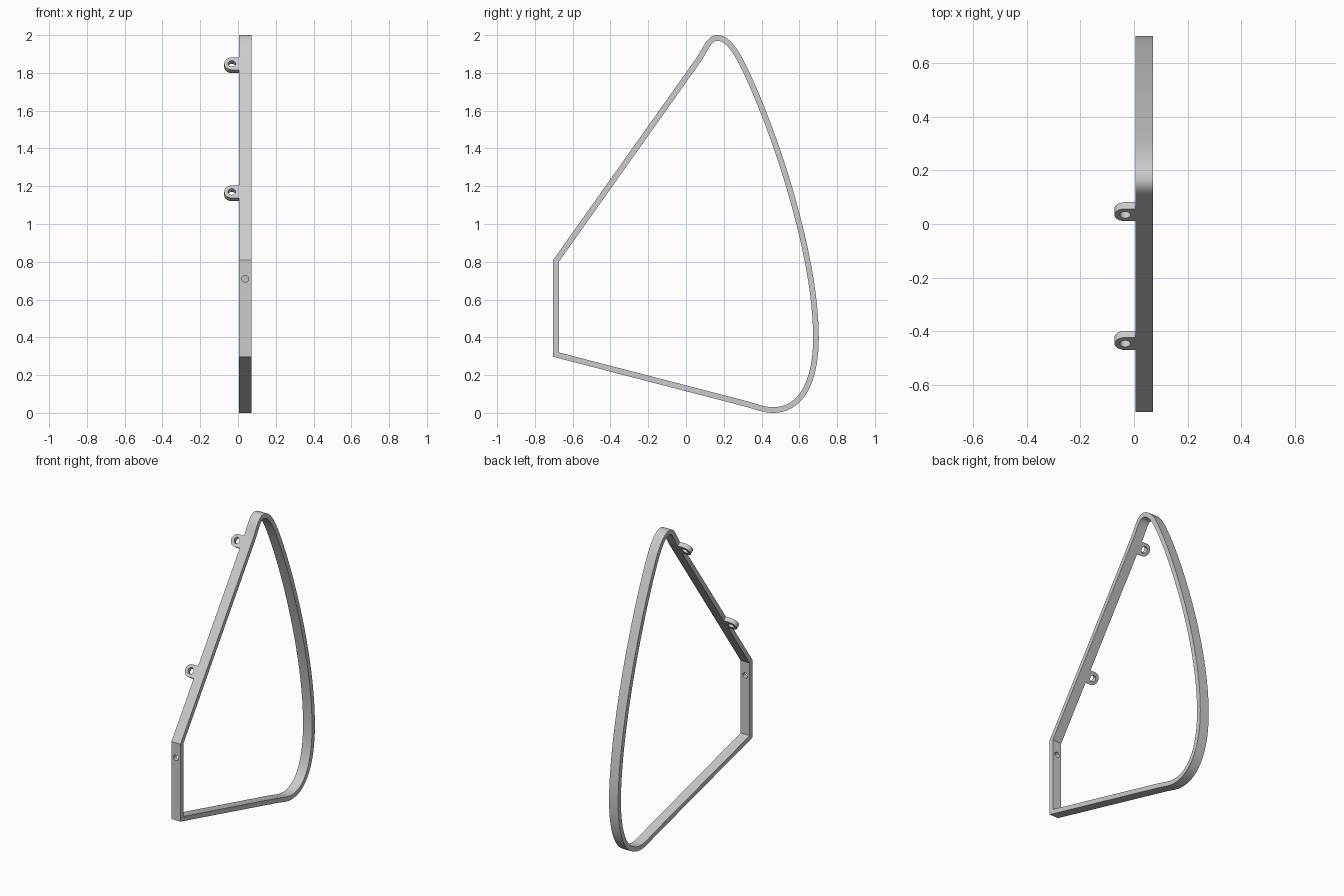
import bpy, bmesh, math
from mathutils import Vector, Matrix
from mathutils.geometry import interpolate_bezier

cube = bpy.data.objects.get("Cube")
if cube:
    bpy.data.objects.remove(cube)

THICK = 0.03
X_IN, X_OUT = 0.005, 0.071

# Single grey metal
metal = bpy.data.materials.new("grey_metal")
metal.use_nodes = True
grey = (0.6, 0.6, 0.6, 1)
metal.diffuse_color = grey
metal.node_tree.nodes["Principled BSDF"].inputs["Base Color"].default_value = grey


def finish(name, bm):
    bmesh.ops.recalc_face_normals(bm, faces=bm.faces)
    mesh = bpy.data.meshes.new(name)
    bm.to_mesh(mesh)
    bm.free()
    mesh.materials.append(metal)
    obj = bpy.data.objects.new(name, mesh)
    bpy.context.collection.objects.link(obj)
    return obj


def activate(obj):
    bpy.ops.object.select_all(action='DESELECT')
    obj.select_set(True)
    bpy.context.view_layer.objects.active = obj


def drill(obj, matrix, radius):
    """Cut a round hole along the local z of the matrix."""
    bm = bmesh.new()
    bmesh.ops.create_cone(bm, cap_ends=True, segments=32, radius1=radius,
                          radius2=radius, depth=0.2, matrix=matrix)
    cutter = finish("hole_cutter", bm)
    cutter.hide_render = True
    mod = obj.modifiers.new("hole", 'BOOLEAN')
    mod.operation = 'DIFFERENCE'
    mod.solver = 'EXACT'
    mod.object = cutter
    activate(obj)
    bpy.ops.object.modifier_apply(modifier=mod.name)
    bpy.data.objects.remove(cutter)


def smooth(obj):
    activate(obj)
    bpy.ops.object.shade_smooth_by_angle(angle=math.radians(28))


# Outer outline in (y, z): straight bars, then rounded tip, long bow and lower bend
lower_corner, upper_corner = Vector((-0.703, 0.297)), Vector((-0.703, 0.81))
curves = [
    [(0.05, 1.872), (0.09, 1.928), (0.11, 2.0), (0.165, 2.0)],
    [(0.165, 2.0), (0.22, 2.0), (0.265, 1.941), (0.30, 1.875)],
    [(0.30, 1.875), (0.445, 1.60), (0.703, 0.88), (0.703, 0.40)],
    [(0.703, 0.40), (0.703, 0.14), (0.61, 0.0), (0.46, 0.0)],
    [(0.46, 0.0), (0.41, 0.0), (0.365, 0.02), (0.29, 0.0395)],
]
outline = [lower_corner, upper_corner]
for i, c in enumerate(curves):
    pts = interpolate_bezier(*[Vector(p) for p in c], 28)
    outline += [p.to_2d() for p in (pts if i == 0 else pts[1:])]


def inset(points, dist):
    """Mitred offset towards the inside of a clockwise loop."""
    result = []
    for i, p in enumerate(points):
        a = (p - points[i - 1]).normalized()
        b = (points[(i + 1) % len(points)] - p).normalized()
        na, nb = Vector((a.y, -a.x)), Vector((b.y, -b.x))
        result.append(p + (na + nb) * dist / (1 + na.dot(nb)))
    return result


# Frame: flat-section hoop
bm = bmesh.new()
inner = inset(outline, THICK)
rings = [[bm.verts.new((x, p.x, p.y)) for p in loop]
         for x, loop in ((X_IN, outline), (X_OUT, outline), (X_OUT, inner), (X_IN, inner))]
n = len(outline)
for k in range(4):
    a, b = rings[k], rings[(k + 1) % 4]
    for i in range(n):
        j = (i + 1) % n
        bm.faces.new((a[i], a[j], b[j], b[i]))
frame = finish("frame", bm)
drill(frame, Matrix.Translation((0.038, -0.70, 0.71)) @ Matrix.Rotation(math.pi / 2, 4, 'X'), 0.018)
smooth(frame)

# Mounting tabs: round-ended lugs lying in the plane of the sloping bar
slope = Vector((0, 0.775, 1.093)).normalized()
across = Vector((1, 0, 0))
normal = across.cross(slope)
tilt = Matrix((across, slope, normal)).transposed().to_4x4()
R = 0.04
END = -0.073 + R
for name, y in (("upper_tab", 0.046), ("lower_tab", -0.435)):
    # Centre of the bar thickness at this y
    z = upper_corner.y + (y - upper_corner.x) * slope.z / slope.y - THICK / 2 / slope.y
    place = Matrix.Translation((END, y, z)) @ tilt
    bm = bmesh.new()
    pts = [(X_IN - END, R)]
    for i in range(25):
        t = math.pi / 2 + math.pi * i / 24
        pts.append((R * math.cos(t), R * math.sin(t)))
    pts.append((X_IN - END, -R))
    face = bm.faces.new([bm.verts.new((u, v, -THICK / 2)) for u, v in pts])
    ext = bmesh.ops.extrude_face_region(bm, geom=[face])["geom"]
    bmesh.ops.translate(bm, vec=(0, 0, THICK),
                        verts=[g for g in ext if isinstance(g, bmesh.types.BMVert)])
    bmesh.ops.transform(bm, matrix=place, verts=bm.verts)
    tab = finish(name, bm)
    drill(tab, place, 0.02)
    smooth(tab)
